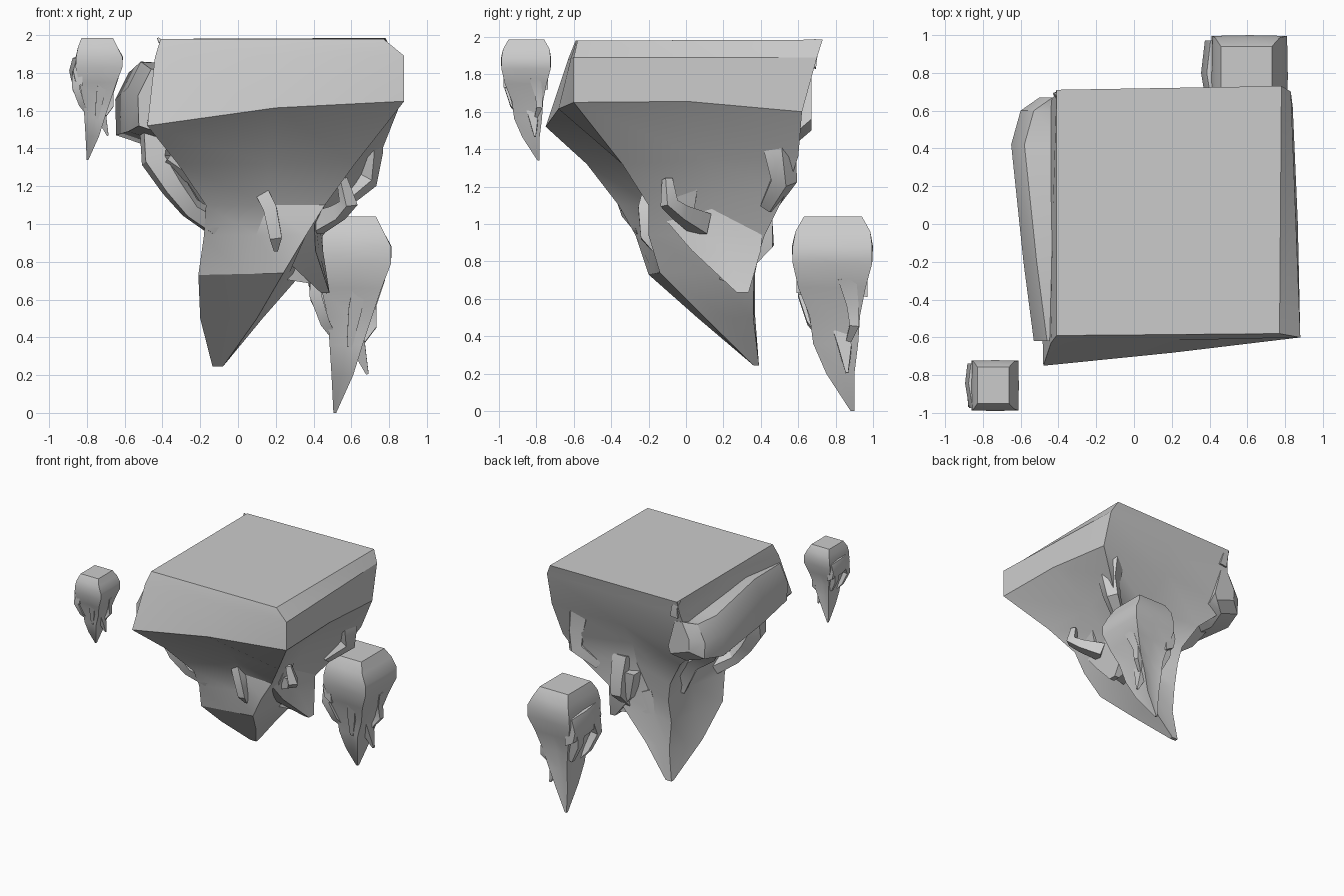
import bpy, bmesh
from math import radians, cos, sin, pi
from mathutils import Vector


def make(name, rings, scale=1.0, offset=(0, 0, 0)):
    """Skin a list of equal-length rings into a closed faceted solid."""
    bm = bmesh.new()
    off = Vector(offset)
    vs = [[bm.verts.new(Vector(p) * scale + off) for p in r] for r in rings]
    n = len(rings[0])
    for a, b in zip(vs, vs[1:]):
        for i in range(n):
            j = (i + 1) % n
            bm.faces.new((a[i], a[j], b[j], b[i]))
    bm.faces.new(vs[0])
    bm.faces.new(vs[-1])
    bmesh.ops.recalc_face_normals(bm, faces=bm.faces)
    me = bpy.data.meshes.new(name)
    bm.to_mesh(me)
    bm.free()
    ob = bpy.data.objects.new(name, me)
    bpy.context.collection.objects.link(ob)
    bpy.ops.object.select_all(action='DESELECT')
    ob.select_set(True)
    bpy.context.view_layer.objects.active = ob
    bpy.ops.object.shade_smooth_by_angle(angle=radians(32))
    return ob


def ridged(corners, pinch, lift=0):
    """Four corners plus side midpoints (front, right, back, left) pulled inward."""
    c = [Vector(p) for p in corners]
    mid = sum(c, Vector()) / 4
    if not isinstance(pinch, tuple):
        pinch = (pinch,) * 4
    out = []
    for i in range(4):
        m = (c[i] + c[(i + 1) % 4]) / 2
        m.xy = m.xy.lerp(mid.xy, pinch[i])
        m.z += lift
        out += [c[i], m]
    return out


def box_ring(x0, x1, y0, y1, z, pinch):
    return ridged([(x0, y0, z), (x1, y0, z), (x1, y1, z), (x0, y1, z)], pinch)


def shard(name, path, radii, sides=5, scale=1.0, offset=(0, 0, 0)):
    """Angular strut that follows a path."""
    pts = [Vector(p) for p in path]
    rings = []
    u = None
    for i, (p, r) in enumerate(zip(pts, radii)):
        t = (pts[min(i + 1, len(pts) - 1)] - pts[max(i - 1, 0)]).normalized()
        if u is None:
            u = t.orthogonal()
        u = (u - t * u.dot(t)).normalized()
        v = t.cross(u)
        rings.append([p + r * (u * cos(2 * pi * k / sides) + v * sin(2 * pi * k / sides))
                      for k in range(sides)])
    return make(name, rings, scale, offset)


# Large rock: flat top, flaring rim, ridged funnel and slanted spike
large = [
    ([(-.41, -.59, 1.98), (.77, -.58, 1.98), (.78, .73, 1.985), (-.41, .71, 1.98)], 0, 0),
    ([(-.44, -.63, 1.88), (.88, -.60, 1.89), (.83, .70, 1.89), (-.42, .68, 1.86)], 0, 0),
    ([(-.48, -.75, 1.52), (.88, -.60, 1.65), (.84, .62, 1.60), (-.50, .60, 1.52)], -.01, .03),
    ([(-.32, -.53, 1.32), (.62, -.34, 1.32), (.75, .60, 1.36), (-.28, .48, 1.32)],
     (.22, .25, .28, .2), 0),
    ([(-.17, -.36, 1.10), (.46, -.20, 1.10), (.64, .54, 1.18), (-.15, .43, 1.10)],
     (.26, .28, .38, .2), 0),
    ([(-.18, -.27, .94), (.36, -.20, .94), (.45, .42, .94), (-.12, .41, .94)],
     (.15, .2, .35, .15), 0),
    ([(-.21, -.20, .73), (.24, -.14, .74), (.34, .36, .74), (-.12, .37, .74)],
     (0, .08, .2, .08), 0),
    ([(-.20, .06, .50), (.10, .10, .50), (.13, .36, .50), (-.10, .37, .50)], 0, 0),
    ([(-.135, .36, .245), (-.08, .36, .245), (-.08, .39, .245), (-.135, .39, .245)], 0, 0),
]
make("large_rock", [ridged(*r) for r in large])

# Ledge along the left side of the large rock
ledge = [(-.62, -.53, 1.82, 1.52), (-.2, -.585, 1.86, 1.49), (.42, -.65, 1.80, 1.47),
         (.60, -.60, 1.78, 1.50), (.67, -.50, 1.80, 1.56)]
make("large_ledge", [[(-.36, y, zt - .01), (x + .07, y, zt), (x, y, zt - .14),
                      (x + .005, y, zb), (x + .18, y, zb - .06), (-.3, y, zb)]
                     for y, x, zt, zb in ledge])

# Small peak at the back left of the top edge
shard("edge_peak", [(-.37, .66, 1.84), (-.38, .68, 1.93), (-.425, .69, 1.985)], [.05, .035, .006], 4)

# Second spike: a blade falling from the right-hand ridges
make("side_spike", [ridged([(.20, y0, z), (x1, y0, z), (x1 + .04, y1, z), (x0, y1, z)], 0)
                    for x0, x1, y0, y1, z in ((.2, .40, -.16, .42, 1.08), (.25, .41, .03, .40, .86))]
     + [box_ring(.44, .485, .27, .335, .635, 0)])
shard("spike_web", [(.1, .22, .84), (.28, .26, .78), (.43, .29, .72)], [.14, .11, .06], 4)

# Roots and broken struts under the large rock
shard("left_strut_outer", [(-.42, -.30, 1.47), (-.43, -.32, 1.34), (-.34, -.33, 1.20),
                           (-.25, -.30, 1.08), (-.12, -.22, 1.0)], [.11, .09, .075, .06, .07])
shard("left_strut_inner", [(-.36, -.33, 1.36), (-.23, -.33, 1.26), (-.14, -.26, 1.15)], [.09, .055, .07])
shard("left_back_root", [(-.42, .25, 1.52), (-.36, .2, 1.36), (-.16, .16, 1.2), (-.08, .2, .95)],
      [.14, .10, .09, .06])
shard("right_strut", [(.40, .08, 1.0), (.53, -.03, 1.06), (.585, -.09, 1.11), (.55, -.1, 1.24)],
      [.08, .055, .05, .03], 4)
shard("right_rib", [(.62, .02, 1.6), (.48, .03, 1.38), (.42, .0, 1.15), (.36, .0, .95)],
      [.1, .07, .08, .03], 4)
shard("front_rib", [(.10, -.18, 1.22), (.17, -.22, 1.08), (.20, -.21, .93), (.20, -.17, .86)],
      [.05, .05, .045, .015], 4)
shard("back_right_root", [(.66, .49, 1.56), (.68, .50, 1.38), (.67, .52, 1.24), (.52, .44, 1.10)],
      [.11, .09, .075, .05])
shard("back_root", [(.34, .36, 1.2), (.34, .41, 1.02), (.34, .42, .90), (.3, .3, .74)],
      [.09, .075, .07, .03], 4)

# Two smaller rocks share one design: (x0, x1, y0, y1, z, pinch)
minor = [
    (.46, .73, .63, .94, 1.04, 0), (.43, .77, .585, .985, .96, 0),
    (.415, .81, .57, .995, .88, -.02), (.41, .81, .57, .995, .79, 0),
    (.44, .76, .60, .96, .66, .05), (.475, .71, .66, .93, .51, .18),
    (.485, .66, .68, .92, .36, .2), (.495, .61, .75, .90, .20, .08),
    (.505, .52, .88, .90, 0, 0),
]
for label, s, off in (("medium", 1.0, (0, 0, 0)), ("small", .62, (-1.114, -1.34, 1.34))):
    make(label + "_rock", [box_ring(*r) for r in minor], s, off)
    make(label + "_ledge", [[(.46, y, zt), (x + .03, y, zt - .01), (x, y, zt - .12),
                             (x + .02, y, zt - .21), (.47, y, zt - .25)]
                            for y, x, zt in ((.59, .39, .88), (.80, .355, .88), (.97, .375, .86))],
         s, off)
    kw = dict(sides=4, scale=s, offset=off)
    shard(label + "_left_root", [(.43, .66, .74), (.41, .63, .62), (.46, .67, .48),
                                 (.51, .72, .40)], [.07, .045, .035, .02], **kw)
    shard(label + "_left_back_root", [(.43, .88, .74), (.42, .88, .6), (.48, .87, .45)],
          [.08, .05, .03], **kw)
    shard(label + "_right_root", [(.73, .86, .72), (.70, .89, .57), (.71, .90, .46),
                                  (.66, .87, .38)], [.07, .045, .035, .02], **kw)
    shard(label + "_spur", [(.61, .82, .48), (.64, .85, .34), (.685, .86, .205)],
          [.07, .05, .01], **kw)
    shard(label + "_front_rib", [(.65, .63, .72), (.62, .68, .55), (.59, .71, .35)],
          [.05, .05, .02], **kw)
